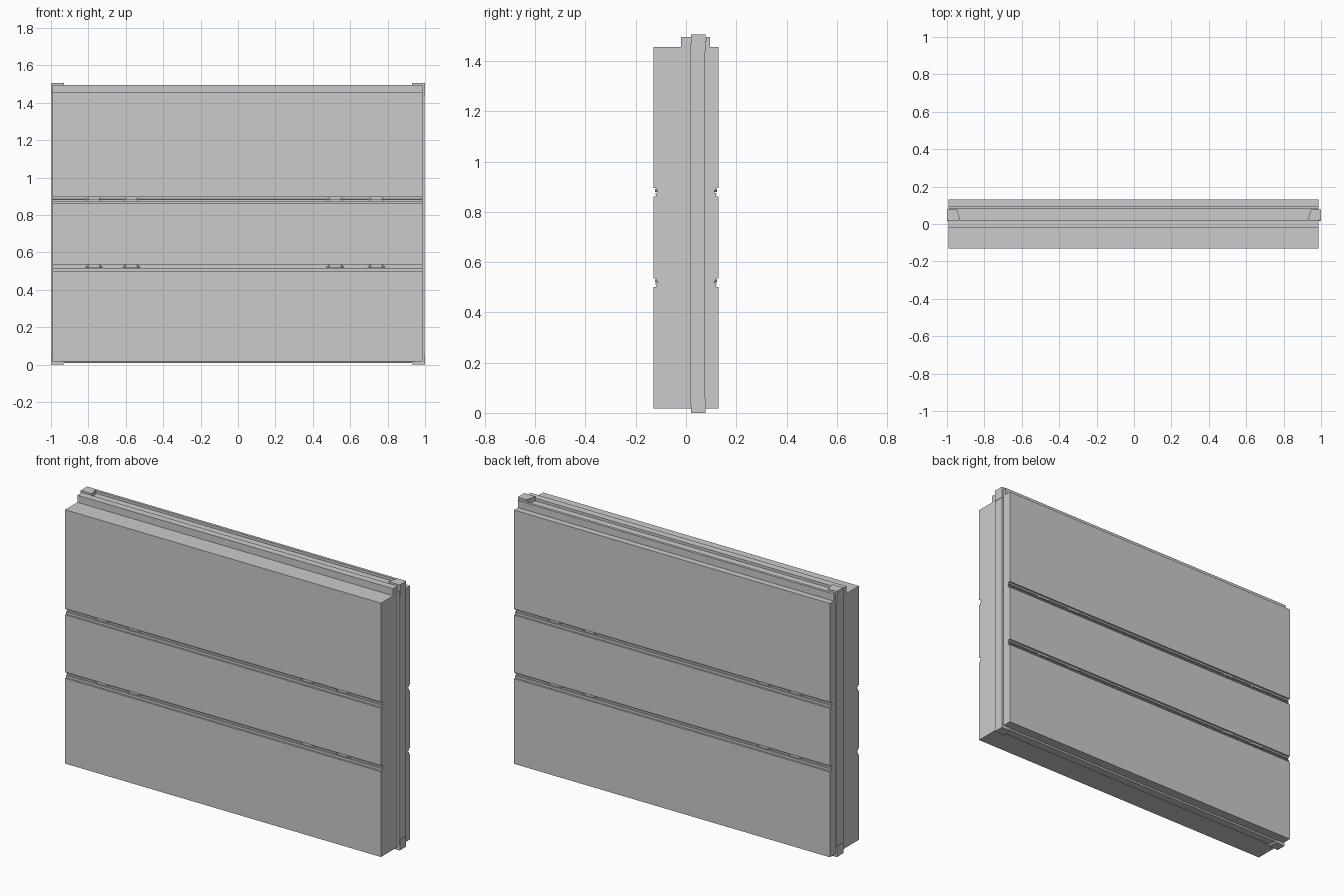
import bpy, bmesh

if "Cube" in bpy.data.objects:
    bpy.data.objects.remove(bpy.data.objects["Cube"])

X0, X1 = -0.993, 0.987          # ends of the slab
Y = 0.13                        # half thickness
GROOVES = [(0.50, 0.535), (0.86, 0.895)]


def add_object(name, bm):
    bmesh.ops.recalc_face_normals(bm, faces=bm.faces)
    mesh = bpy.data.meshes.new(name)
    bm.to_mesh(mesh)
    bm.free()
    obj = bpy.data.objects.new(name, mesh)
    bpy.context.collection.objects.link(obj)
    return obj


def prism(name, points, axis, a, b):
    """Extrude a closed outline along x (points are y,z) or z (points are x,y)."""
    bm = bmesh.new()
    place = (lambda p: (a, p[0], p[1])) if axis == 'x' else (lambda p: (p[0], p[1], a))
    face = bm.faces.new([bm.verts.new(place(p)) for p in points])
    ext = bmesh.ops.extrude_face_region(bm, geom=[face])
    move = (b - a, 0, 0) if axis == 'x' else (0, 0, b - a)
    verts = [v for v in ext['geom'] if isinstance(v, bmesh.types.BMVert)]
    bmesh.ops.translate(bm, verts=verts, vec=move)
    return add_object(name, bm)


def box(name, x0, x1, y0, y1, z0, z1):
    return prism(name, [(x0, y0), (x1, y0), (x1, y1), (x0, y1)], 'z', z0, z1)


# Slab: one section with stepped grooves on both faces and a stepped, channelled top
side = [(Y, 0.017)]
for lo, hi in GROOVES:
    m = (lo + hi) / 2
    side += [(Y, lo), (0.12, lo), (0.12, m - 0.008), (0.113, m - 0.006),
             (0.113, m + 0.006), (0.12, m + 0.008), (0.12, hi), (Y, hi)]
side += [(Y, 1.455)]
top = [(0.095, 1.455), (0.095, 1.495), (0.08, 1.495), (0.08, 1.48),
       (0.02, 1.48), (0.02, 1.495), (-0.02, 1.495), (-0.02, 1.455)]
section = side + top + [(-y, z) for y, z in reversed(side)]
prism("wall_slab", section, 'x', X0, X1)

# Thin bars and small clips lying in the grooves, on both faces
for g, (lo, hi) in enumerate(GROOVES):
    m = (lo + hi) / 2
    for label, s in (("front", -1), ("back", 1)):
        ys = sorted((s * 0.11, s * 0.122))
        box(f"groove_bar_{label}_{g}", X0, X1, *ys, m - 0.009, m - 0.003)
        for c, x in enumerate((-0.77, -0.57, 0.52, 0.74)):
            clip = [(x - 0.05, s * 0.11), (x + 0.05, s * 0.11),
                    (x + 0.03, s * 0.124), (x - 0.03, s * 0.124)]
            prism(f"groove_clip_{label}_{g}_{c}", clip, 'z', m + 0.002, m + 0.014)

# Edge frame: end posts, corner caps and a strip along the bottom
for label, s, start in (("left", -1, X0), ("right", 1, X1)):
    xs = sorted((start - s * 0.03, s * 0.998))
    box(f"end_post_{label}", *xs, 0.016, 0.076, 0.03, 1.47)
    cap = [(s * 1.0, 0.02), (s * 0.93, 0.02), (s * 0.945, 0.078), (s * 1.0, 0.078)]
    prism(f"top_corner_{label}", cap, 'z', 1.44, 1.505)
    prism(f"bottom_corner_{label}", cap, 'z', 0.0, 0.06)
prism("bottom_strip", [(0.016, 0.02), (0.022, 0.009), (0.07, 0.009), (0.076, 0.02)],
      'x', -0.95, 0.95)
